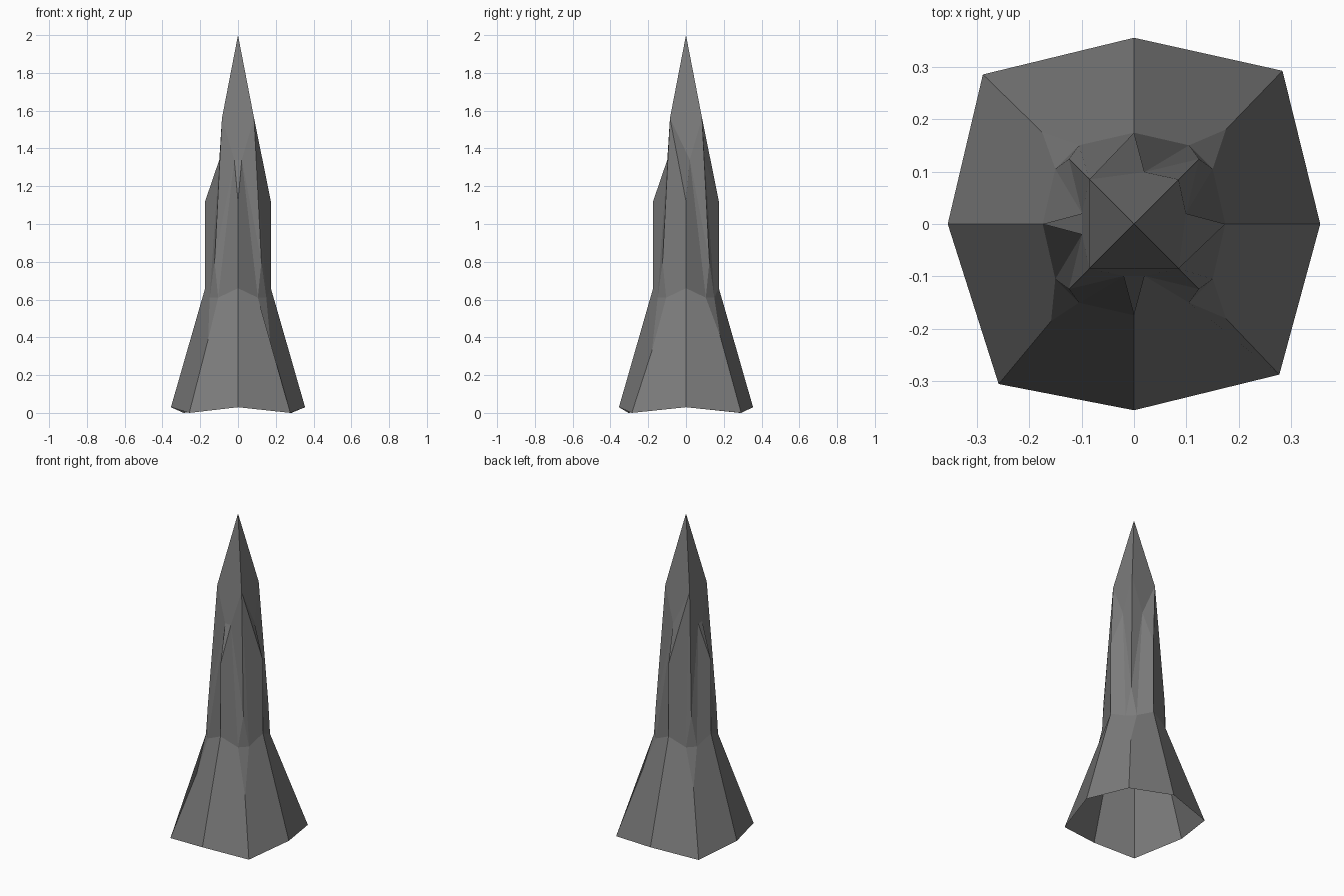
import bpy, bmesh, math
from mathutils import Vector, Matrix

if "Cube" in bpy.data.objects:
    bpy.data.objects.remove(bpy.data.objects["Cube"])

# Dark grey stone
grey = bpy.data.materials.new("dark_grey")
grey.diffuse_color = (.2, .2, .2, 1)
grey.use_nodes = True
grey.node_tree.nodes["Principled BSDF"].inputs["Base Color"].default_value = grey.diffuse_color


def turn(k, p):
    """Rotate a point of the front side onto side k (front, right, back, left)."""
    return Matrix.Rotation(k * math.pi / 2, 3, 'Z') @ Vector(p)


def make(name, faces):
    bm = bmesh.new()
    for f in faces:
        f = [p for i, p in enumerate(f) if p not in f[:i]]
        if len(f) > 2:
            bm.faces.new([bm.verts.new(p) for p in f])
    bmesh.ops.remove_doubles(bm, verts=bm.verts, dist=0.0005)
    bmesh.ops.recalc_face_normals(bm, faces=bm.faces)
    me = bpy.data.meshes.new(name)
    bm.to_mesh(me)
    bm.free()
    me.materials.append(grey)
    ob = bpy.data.objects.new(name, me)
    bpy.context.collection.objects.link(ob)
    return ob


# Slightly irregular skirt corners, anticlockwise from front right
hem = [Vector(p) for p in ((.277, -.287, 0), (.283, .292, 0),
                           (-.288, .285, 0), (-.258, -.305, 0))]
knee = [Vector(p) for p in ((.175, -.18, .33), (.175, .18, .41),
                            (-.175, .175, .38), (-.158, -.185, .39))]
# Fin shoulders that run straight up to the tip corner: (side, direction)
long_shoulders = {(1, -1), (2, 1)}
apex = Vector((0, 0, 2))

skirt, shaft, tip = [], [], []
for k in range(4):
    rim = turn(k, (0, -.355, .03))
    ridge_low = turn(k, (0, -.174, .66))
    ridge_top = turn(k, (0, -.174, 1.12))
    inner, top = {}, {}
    for s in (-1, 1):
        c = k if s == 1 else (k - 1) % 4
        foot = turn(k, (s * .105, -.15, .61))
        low = turn(k, (s * .124, -.124, .8))
        top[s] = turn(k, (s * .085, -.085, 1.56))
        # Flared skirt, half a side
        skirt.append([rim, hem[c], knee[c], foot, ridge_low])
        # Fin side and the strip of core wall beside it
        long = (k, s) in long_shoulders
        inner[s] = top[s] if long else turn(k, (s * .02, -.099, 1.34))
        shaft += [[ridge_low, foot, inner[s], ridge_top],
                  [inner[s], foot, low]]
        if not long:
            shaft.append([inner[s], low, top[s]])
    # Fin cap
    shaft.append([ridge_top, inner[1], inner[-1]])
    # Corner gusset between neighbouring fins
    a = turn(k, (.105, -.15, .61))
    b = turn(k + 1, (-.105, -.15, .61))
    skirt.append([knee[k], b, a])
    shaft.append([a, b, turn(k, (.124, -.124, .8))])
    # Four-sided point, each side running down to the fin cap
    tip.append([apex, top[-1], inner[-1], inner[1], top[1]])

make("flared_skirt", skirt)
make("finned_shaft", shaft)
make("pointed_tip", tip)
